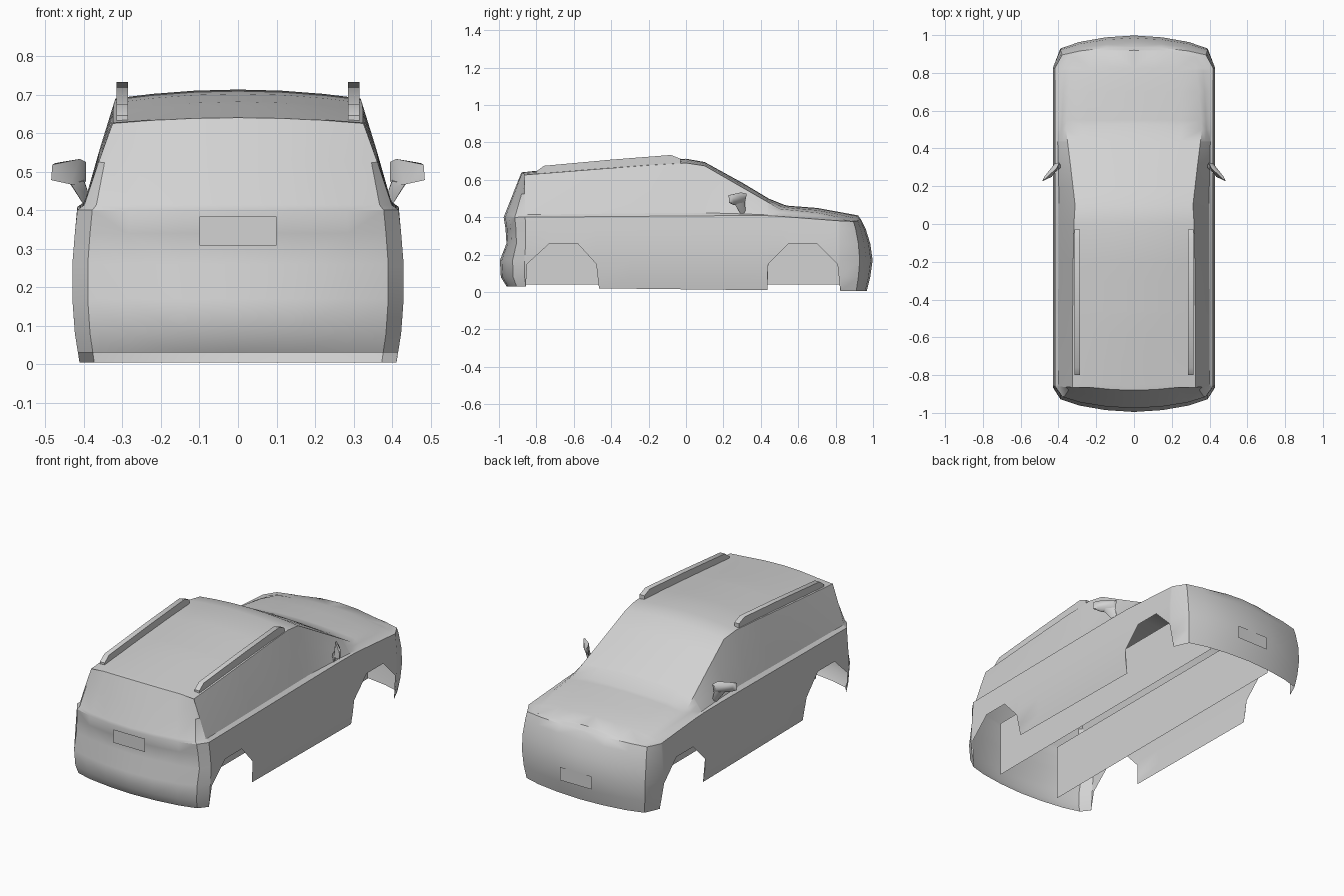
import bpy, bmesh, math

if "Cube" in bpy.data.objects:
    bpy.data.objects.remove(bpy.data.objects["Cube"])

# Single plain paint
GREY = 0.65
paint = bpy.data.materials.new("plain_grey")
paint.use_nodes = True
paint.diffuse_color = (GREY, GREY, GREY, 1)
paint.node_tree.nodes["Principled BSDF"].inputs["Base Color"].default_value = (GREY, GREY, GREY, 1)


def finish(name, bm, mirror=True, angle=32):
    """Turn a bmesh into a painted, optionally mirrored object."""
    bmesh.ops.recalc_face_normals(bm, faces=bm.faces)
    mesh = bpy.data.meshes.new(name)
    bm.to_mesh(mesh)
    bm.free()
    mesh.materials.append(paint)
    obj = bpy.data.objects.new(name, mesh)
    bpy.context.collection.objects.link(obj)
    bpy.ops.object.select_all(action="DESELECT")
    obj.select_set(True)
    bpy.context.view_layer.objects.active = obj
    bpy.ops.object.shade_smooth_by_angle(angle=math.radians(angle))
    if mirror:
        mod = obj.modifiers.new("mirror", "MIRROR")
        mod.use_mirror_merge = True
        mod.merge_threshold = 0.0005
    return obj


def interp(keys, t):
    """Piecewise linear lookup: first entry of each key is the parameter."""
    if t <= keys[0][0]:
        return keys[0][1:]
    for a, b in zip(keys, keys[1:]):
        if t <= b[0]:
            k = (t - a[0]) / (b[0] - a[0])
            return tuple(p + (q - p) * k for p, q in zip(a[1:], b[1:]))
    return keys[-1][1:]


# Lower edge of the body with both wheel arches: y, z
LOWER = [(-.865, .03), (-.85, .15), (-.73, .26), (-.58, .26), (-.48, .15), (-.465, .02),
         (.435, .01), (.44, .15), (.55, .26), (.7, .26), (.81, .15), (.825, .005)]
# Bulge of the body by height: z, width factor, tail y, nose y
BULGE = [(0, .955, .94, .965), (.08, .985, .99, .985), (.17, 1, .995, .998),
         (.26, 1, .96, .985), (.34, .985, .965, .96), (.4, .97, .975, .93)]
# Shoulder line: y, z
SHOULDER = [(-.9, .4), (.4, .41), (.5, .405), (.9, .375), (1, .385)]
# Roof, windscreen and bonnet: y, edge x, edge z, centre z
TOP = [(-.88, .325, .625, .64), (-.5, .325, .655, .68), (-.2, .322, .678, .702),
       (0, .318, .69, .713), (.1, .312, .675, .695), (.3, .335, .56, .585),
       (.5, .36, .445, .465), (.7, .345, .425, .45), (.92, .32, .38, .41)]
ACROSS = [0, .35, .7, 1]
TAIL = [(0, -1), (.15, -.99), (.29, -.965), (.39, -.93)]
SIDE_Y = sorted([k[0] for k in LOWER] + [-.3, -.2, 0, .1, .2, .3, .5])
SIDE = [(.43, y) for y in SIDE_Y]
NOSE = [(x, -y) for x, y in reversed(TAIL)]
OUTLINE = TAIL + SIDE + NOSE


def wall(col, z):
    """Point on the lower body wall at a given height."""
    x, y = col
    sx, tail, nose = interp(BULGE, z)
    if abs(y) > .83:
        reach = tail if y < 0 else nose
        y = math.copysign(.83 + (abs(y) - .83) * (reach - .83) / .17, y)
    return (x * sx, y, z)


def top(y, f):
    """Point on the upper skin, f = 0 at the centre and 1 at the edge."""
    ex, ez, cz = interp(TOP, y)
    z = cz + (ez - cz) * f * f
    if y < -.87:
        y += .03 * f * f
    elif y > .91:
        y -= .035 * f * f
    elif y == .5:
        y += .03 * (1 - f * f)
    return (ex * f, y, z)


def blend(a, b, tx, tz):
    return (a[0] + (b[0] - a[0]) * tx, a[1] + (b[1] - a[1]) * tz, a[2] + (b[2] - a[2]) * tz)


# Body shell, one half
bm = bmesh.new()
cache = {}


def vert(p):
    key = tuple(round(c, 4) for c in p)
    if key not in cache:
        cache[key] = bm.verts.new(key)
    return cache[key]


def skin(grid):
    for r, s in zip(grid, grid[1:]):
        for i in range(len(r) - 1):
            quad = []
            for p in (r[i], r[i + 1], s[i + 1], s[i]):
                v = vert(p)
                if v not in quad:
                    quad.append(v)
            if len(quad) > 2:
                bm.faces.new(quad)


columns = []
for i, col in enumerate(OUTLINE):
    low = interp(LOWER, col[1])[0]
    belt = interp(SHOULDER, col[1])[0]
    column = [wall(col, max(low, z)) for z in (low, .08, .17, .26, .34)]
    shoulder = wall(col, belt)
    if i < len(TAIL):
        edge = top(-.88, ACROSS[i])
    elif i >= len(OUTLINE) - len(NOSE):
        edge = top(.92, ACROSS[len(OUTLINE) - 1 - i])
    else:
        edge = top(col[1], 1)
    columns.append(column + [shoulder, blend(shoulder, edge, .2, .06),
                             blend(shoulder, edge, .6, .55), edge])
skin(columns)
skin([[top(y, f) for f in ACROSS] for y in [-.88] + SIDE_Y + [.92]])
finish("body_shell", bm)


def prism(name, profile, x0, x1):
    """Extrude a (y, z) profile between two x positions."""
    bm = bmesh.new()
    face = bm.faces.new([bm.verts.new((x0, y, z)) for y, z in profile])
    new = bmesh.ops.extrude_face_region(bm, geom=[face])["geom"]
    bmesh.ops.translate(bm, vec=(x1 - x0, 0, 0),
                        verts=[v for v in new if isinstance(v, bmesh.types.BMVert)])
    return finish(name, bm)


# Roof rails
prism("roof_rails", [(-.8, .63), (-.8, .645), (-.76, .675), (-.4, .708), (-.08, .733),
                     (-.03, .713), (-.03, .68), (-.4, .655)], .285, .315)


def hull(name, points):
    bm = bmesh.new()
    for p in points:
        bm.verts.new(p)
    res = bmesh.ops.convex_hull(bm, input=bm.verts)
    bmesh.ops.delete(bm, geom=list(set(res["geom_interior"])), context="VERTS")
    return finish(name, bm, angle=50)


# Door mirrors: housing and stalk
hull("mirror_housings", [(.395, .325, .525), (.41, .295, .533), (.395, .315, .475), (.42, .32, .5),
                         (.475, .25, .522), (.482, .228, .518), (.485, .23, .478), (.47, .255, .475),
                         (.435, .25, .467), (.405, .29, .465)])
hull("mirror_stalks", [(.385, .32, .41), (.395, .3, .405), (.385, .3, .435), (.4, .315, .48),
                       (.44, .285, .475), (.435, .26, .47), (.4, .29, .475)])


def sheet(name, corners, mirror):
    bm = bmesh.new()
    bm.faces.new([bm.verts.new(c) for c in corners])
    return finish(name, bm, mirror)


# Inner panels behind the wheel arches
sheet("inner_panels", [(.2, y, z) for y, z in ((-.89, .04), (.89, .04), (.89, .36), (-.89, .36))], True)

# Blank number plates
for name, y, z0, z1 in (("rear_plate", -.984, .308, .384), ("front_plate", 1, .1, .175)):
    sheet(name, [(-.1, y, z0), (.1, y, z0), (.1, y, z1), (-.1, y, z1)], False)
